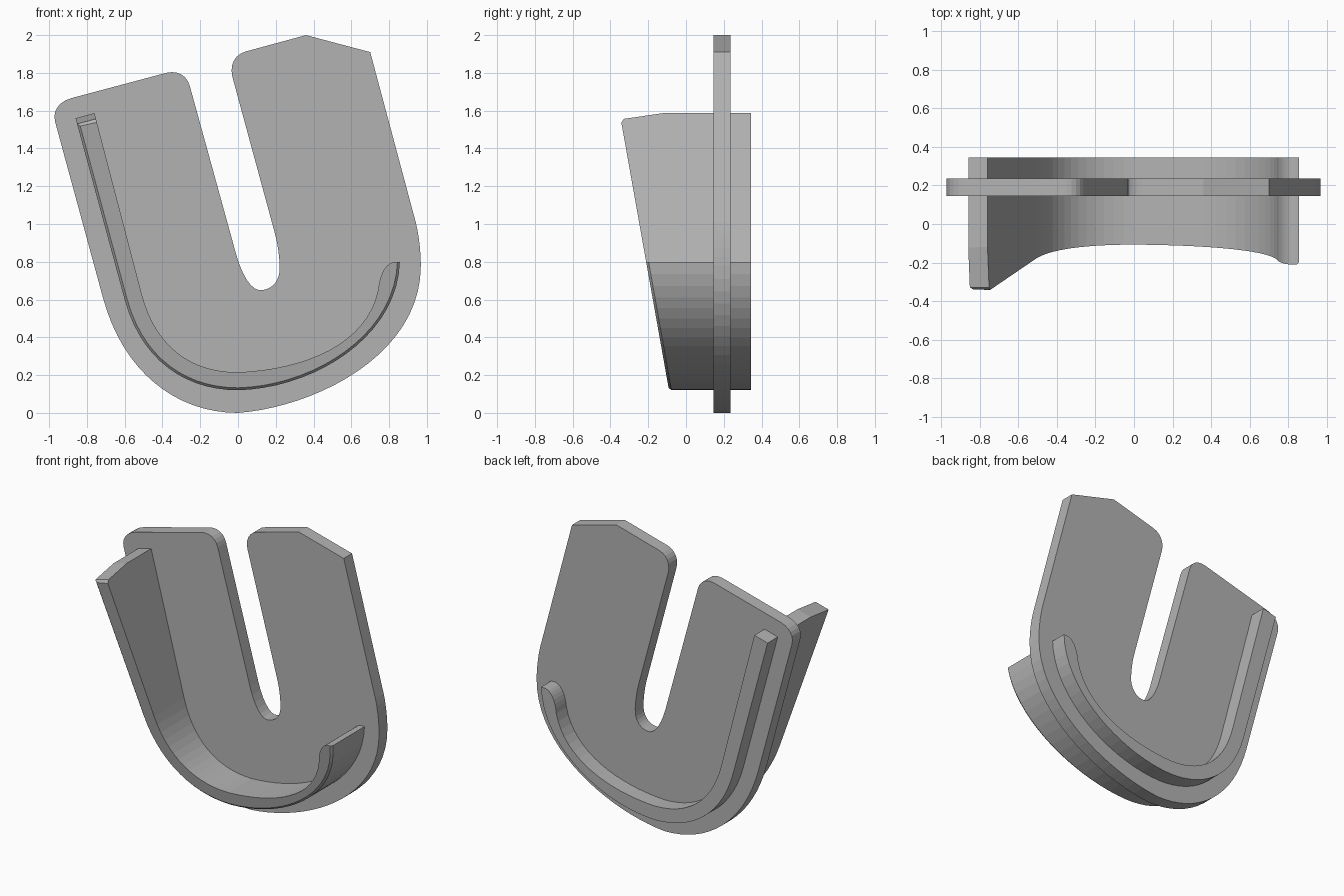
import bpy, bmesh
from mathutils import Vector

cube = bpy.data.objects.get("Cube")
if cube:
    bpy.data.objects.remove(cube)

grey = bpy.data.materials.new("plain grey")
grey.use_nodes = True
colour = (0.45, 0.45, 0.45, 1)
grey.diffuse_color = colour
grey.node_tree.nodes["Principled BSDF"].inputs["Base Color"].default_value = colour


def curve(a, b, c, d, n=12):
    """Points along a cubic curve in the x-z plane, without its last point."""
    a, b, c, d = map(Vector, (a, b, c, d))
    pts = []
    for i in range(n):
        t = i / n
        s = 1 - t
        pts.append(a * s**3 + b * 3 * s * s * t + c * 3 * s * t * t + d * t**3)
    return pts


def corner(a, k, b, n=6):
    """Rounded corner from a to b that bends towards k."""
    a, k, b = map(Vector, (a, k, b))
    return curve(a, a.lerp(k, 0.6), b.lerp(k, 0.6), b, n) + [b]


def prism(outline, back, front):
    """Solid from an x-z outline; front gives the front y for each height."""
    bm = bmesh.new()
    rear = [bm.verts.new((p[0], back, p[1])) for p in outline]
    face = [bm.verts.new((p[0], front(p[1]), p[1])) for p in outline]
    bm.faces.new(rear)
    bm.faces.new(face[::-1])
    for i in range(len(rear)):
        bm.faces.new((rear[i - 1], face[i - 1], face[i], rear[i]))
    bmesh.ops.recalc_face_normals(bm, faces=bm.faces)
    return bm, face


def finish(bm, name):
    bmesh.ops.recalc_face_normals(bm, faces=bm.faces)
    mesh = bpy.data.meshes.new(name)
    bm.to_mesh(mesh)
    bm.free()
    mesh.materials.append(grey)
    bpy.context.collection.objects.link(bpy.data.objects.new(name, mesh))


# Flat plate with a leaning slot
plate = curve((-0.715, 0.61), (-0.61, 0.22), (-0.33, 0), (0, 0), 16)
plate += curve((0, 0), (0.4, 0.03), (0.968, 0.3), (0.968, 0.78), 20)
plate += corner((0.968, 0.78), (0.968, 0.93), (0.93, 1.05))
plate += [(0.7, 1.91), (0.36, 2.0)]
plate += corner((0.04, 1.913), (-0.055, 1.887), (-0.03, 1.78))
plate += corner((0.19, 0.97), (0.225, 0.85), (0.22, 0.75))
plate += corner((0.215, 0.725), (0.195, 0.65), (0.12, 0.65))
plate += corner((0.11, 0.65), (0.04, 0.66), (-0.01, 0.84))
plate += corner((-0.255, 1.73), (-0.28, 1.825), (-0.38, 1.8))
plate += corner((-0.88, 1.667), (-0.995, 1.637), (-0.968, 1.54))
bm, _ = prism(plate, 0.235, lambda z: 0.145)
finish(bm, "slotted_plate")

# Curved rib through the plate, deeper towards the tall end
outer = [Vector((-0.86, 1.56))]
outer += curve((-0.6, 0.6), (-0.51, 0.27), (-0.27, 0.12), (0, 0.12), 14)
outer += curve((0, 0.12), (0.4, 0.13), (0.845, 0.4), (0.857, 0.8), 18)
outer.append(Vector((0.857, 0.8)))
inner = [Vector((-0.76, 1.587))]
inner += curve((-0.51, 0.63), (-0.44, 0.36), (-0.26, 0.215), (0, 0.215), 14)
inner += curve((0, 0.215), (0.35, 0.23), (0.68, 0.36), (0.742, 0.65), 16)
inner += corner((0.742, 0.65), (0.755, 0.8), (0.835, 0.8), 8)
bm, face = prism(outer + inner[::-1], 0.345, lambda z: -0.09 - 0.178 * (z - 0.12))

# Small chamfer on the outer front edge
rim = set(face[:len(outer)])
edges = [e for e in bm.edges if e.verts[0] in rim and e.verts[1] in rim]
bmesh.ops.bevel(bm, geom=edges, offset=0.013, segments=1, affect='EDGES')

# Sloped cuts on the tall end
for point, slope in (((-0.76, -0.12, 1.587), 0.15), ((-0.76, -0.328, 1.555), 1.4)):
    cut = bmesh.ops.bisect_plane(
        bm, geom=bm.verts[:] + bm.edges[:] + bm.faces[:], plane_co=point,
        plane_no=(-0.259, -slope, 0.966), clear_outer=True)
    rim_edges = [g for g in cut["geom_cut"] if isinstance(g, bmesh.types.BMEdge)]
    bmesh.ops.holes_fill(bm, edges=rim_edges, sides=0)
finish(bm, "curved_rib")
